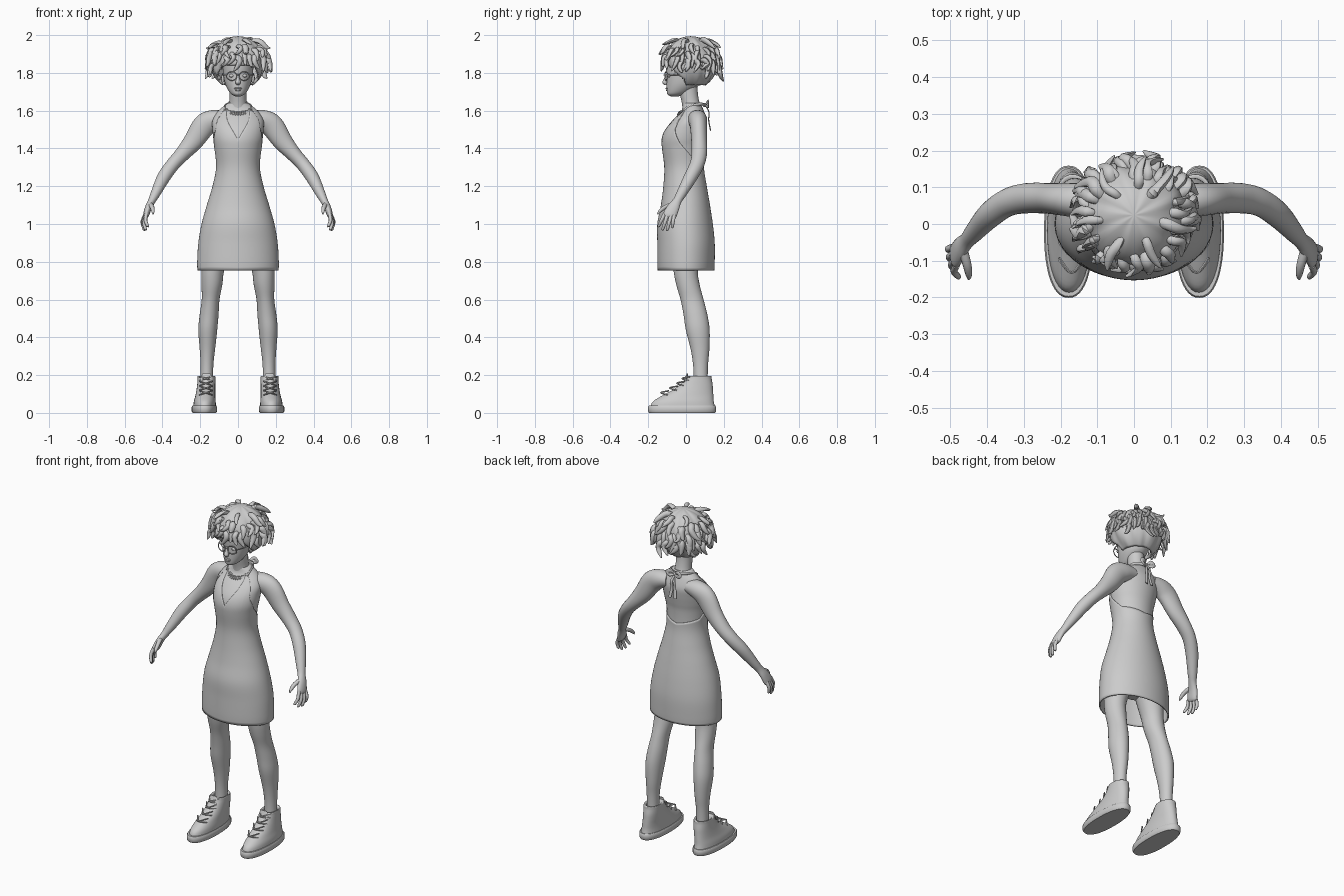
import bpy, bmesh, math, random
from mathutils import Vector

random.seed(4)
grey = bpy.data.materials.new("plain_grey")
grey.diffuse_color = (0.6, 0.6, 0.6, 1)


def smooth(pts, k):
    """Catmull-Rom subdivision of rows of numbers."""
    if k < 2:
        return [tuple(p) for p in pts]
    out, n = [], len(pts)
    for i in range(n - 1):
        a, b, c, d = pts[max(i - 1, 0)], pts[i], pts[i + 1], pts[min(i + 2, n - 1)]
        for j in range(k):
            t = j / k
            out.append(tuple(.5 * (2 * q + (r - p) * t + (2 * p - 5 * q + 4 * r - s) * t * t
                       + (3 * q - p - 3 * r + s) * t ** 3) for p, q, r, s in zip(a, b, c, d)))
    return out + [tuple(pts[-1])]


def finish(name, bm, mirror=False, angle=45):
    bmesh.ops.recalc_face_normals(bm, faces=bm.faces)
    me = bpy.data.meshes.new(name)
    bm.to_mesh(me)
    bm.free()
    me.materials.append(grey)
    ob = bpy.data.objects.new(name, me)
    bpy.context.collection.objects.link(ob)
    if mirror:
        ob.modifiers.new("mirror", 'MIRROR').use_mirror_merge = False
    bpy.ops.object.select_all(action='DESELECT')
    bpy.context.view_layer.objects.active = ob
    ob.select_set(True)
    bpy.ops.object.shade_smooth_by_angle(angle=math.radians(angle))
    return ob


def loft(name, paths, n=20, ref=None, k=4, power=2, mirror=False, closed=False):
    """Skin rows of (x, y, z, a, b): level rings, or rings across the path if ref is set."""
    bm = bmesh.new()
    for path in paths:
        rows = smooth(path, k)
        m, rings = len(rows), []
        for i, (x, y, z, a, b) in enumerate(rows):
            u, v = Vector((1, 0, 0)), Vector((0, 1, 0))
            if ref:
                p = rows[(i - 1) % m if closed else max(i - 1, 0)]
                q = rows[(i + 1) % m if closed else min(i + 1, m - 1)]
                t = (Vector(q[:3]) - Vector(p[:3])).normalized()
                u = Vector(ref)
                u = (u - t * u.dot(t)).normalized()
                v = t.cross(u)
            ring = []
            for j in range(n):
                w = math.tau * j / n
                c, s = math.cos(w), math.sin(w)
                c = math.copysign(abs(c) ** (2 / power), c)
                s = math.copysign(abs(s) ** (2 / power), s)
                ring.append(bm.verts.new(Vector((x, y, z)) + u * a * c + v * b * s))
            rings.append(ring)
        for i in range(m if closed else m - 1):
            r0, r1 = rings[i], rings[(i + 1) % m]
            for j in range(n):
                bm.faces.new((r0[j], r0[(j + 1) % n], r1[(j + 1) % n], r1[j]))
        if not closed:
            bm.faces.new(rings[0])
            bm.faces.new(rings[-1])
    return finish(name, bm, mirror)


def ball(name, loc, size, mirror=False):
    bm = bmesh.new()
    bmesh.ops.create_uvsphere(bm, u_segments=16, v_segments=10, radius=1)
    for v in bm.verts:
        v.co = Vector(loc) + Vector(c * s for c, s in zip(v.co, size))
    return finish(name, bm, mirror, 60)


# dress: each column runs from the hem up to a halter neckline and open back
rows = [(.755, 0, .215, .150), (.80, 0, .216, .152), (.9, 0, .210, .152), (1.0, -.005, .193, .147),
        (1.1, -.003, .165, .130), (1.2, -.005, .135, .115), (1.3, -.01, .116, .105),
        (1.4, -.015, .125, .112), (1.45, -.012, .135, .117), (1.5, 0, .140, .113),
        (1.55, .02, .140, .095), (1.6, .035, .108, .062), (1.64, .03, .055, .048)]
dense = smooth(rows, 8)


def lerp_table(table, x):
    for p, q in zip(table, table[1:]):
        if x <= q[0]:
            t = max(0, (x - p[0]) / (q[0] - p[0]))
            return [a + (b - a) * t for a, b in zip(p[1:], q[1:])]
    return list(table[-1][1:])


neckline = [(0, 1.445), (20, 1.53), (36, 1.612), (44, 1.61), (58, 1.5), (80, 1.43), (112, 1.36), (180, 1.33)]
bm = bmesh.new()
N, M = 120, 44
cols = []
for i in range(N):
    deg = 360 * i / N
    top = lerp_table(neckline, min(deg, 360 - deg))[0]
    w, col = math.radians(deg), []
    for j in range(M + 1):
        z = .755 + (top - .755) * j / M
        cy, rx, ry = lerp_table(dense, z)
        col.append(bm.verts.new((rx * math.sin(w), cy - ry * math.cos(w), z)))
    cols.append(col)
for i in range(N):
    for j in range(M):
        c, d = cols[i], cols[(i + 1) % N]
        bm.faces.new((c[j], d[j], d[j + 1], c[j + 1]))
dress = finish("dress", bm)
sol = dress.modifiers.new("cloth", 'SOLIDIFY')
sol.thickness, sol.offset = .007, -1

# body under the dress
loft("torso", [[(0, 0, .86, .08, .06), (0, 0, .92, .15, .10)] +
               [(0, cy, z, rx * .965, ry * .955) for z, cy, rx, ry in rows[3:]]], n=40)
loft("neck", [[(0, .04, 1.55, .075, .06), (0, .035, 1.6, .056, .053), (0, .025, 1.64, .046, .047),
               (0, .015, 1.69, .044, .048), (0, .01, 1.74, .045, .05)]], n=28)
loft("leg", [[(.085, 0, 1.0, .07, .08), (.105, 0, .9, .078, .083), (.132, -.002, .76, .06, .065),
              (.138, .01, .68, .055, .062), (.145, .032, .6, .047, .061), (.153, .05, .52, .05, .063),
              (.16, .062, .44, .05, .063), (.162, .074, .34, .041, .05), (.164, .077, .26, .034, .04),
              (.165, .078, .18, .033, .037), (.165, .078, .1, .035, .04)]], n=28, mirror=True)

# arms and hands
loft("arm", [[(.07, .055, 1.56, .05, .04), (.13, .062, 1.55, .05, .054), (.18, .066, 1.52, .045, .061),
              (.235, .07, 1.44, .042, .052), (.295, .07, 1.37, .041, .040), (.345, .058, 1.315, .038, .036),
              (.392, .025, 1.25, .035, .035), (.435, -.022, 1.165, .027, .026), (.455, -.045, 1.125, .023, .02),
              (.473, -.065, 1.09, .031, .018), (.486, -.085, 1.05, .036, .016), (.49, -.09, 1.035, .026, .01)]],
     n=24, ref=(0, 1, 0), mirror=True)
fingers = []
for base, tip in (((.484, -.113, 1.055), (.478, -.146, .985)), ((.488, -.098, 1.05), (.490, -.125, .967)),
                  ((.491, -.08, 1.045), (.498, -.1, .965)), ((.492, -.063, 1.048), (.502, -.073, .98))):
    a, b = Vector(base), Vector(tip)
    mid = a.lerp(b, .5) + Vector((.009, 0, 0))
    fingers.append([(*a, .01, .01), (*mid, .0095, .0095), (*a.lerp(b, .93), .0075, .0075), (*b, .003, .003)])
fingers.append([(.466, -.07, 1.105, .013, .012), (.455, -.11, 1.09, .012, .011),
                (.45, -.138, 1.068, .009, .009), (.45, -.15, 1.052, .003, .003)])
loft("fingers", fingers, n=10, ref=(1, 0, 0), mirror=True)

# high-top shoes
loft("shoe_sole", [[(.178, -.021, 0, .062, .174), (.178, -.021, .008, .067, .18), (.178, -.021, .032, .067, .18),
                    (.178, -.021, .038, .063, .176)]], n=48, k=1, power=2.3, mirror=True)
loft("shoe_upper", [[(.177, -.018, .03, .06, .171), (.176, -.014, .06, .058, .161), (.173, .008, .09, .053, .137),
                     (.17, .035, .12, .05, .108), (.168, .054, .15, .048, .087), (.167, .065, .18, .047, .071),
                     (.167, .068, .195, .046, .066), (.167, .07, .192, .037, .05), (.167, .07, .17, .034, .04)]],
     n=40, power=2.15, mirror=True)
loft("shoe_tongue", [[(.168, -.02, .14, .026, .01), (.167, .0, .18, .029, .008), (.167, .008, .208, .022, .004)]],
     n=14, mirror=True)
laces = []
for i in range(4):
    z, y = .095 + .025 * i, (-.125, -.078, -.041, -.013)[i]
    for s in (-1, 1):
        laces.append([(.17 - .034 * s, y + .028, z, .004, .004), (.17, y - .008, z + .012, .004, .004),
                      (.17 + .034 * s, y + .034, z + .022, .004, .004)])
loft("shoe_laces", laces, n=6, ref=(0, 0, 1), mirror=True)

# head and face
loft("head", [[(0, -.06, 1.676, .014, .022), (0, -.052, 1.686, .034, .046), (0, -.036, 1.705, .05, .066),
               (0, -.014, 1.74, .067, .089), (0, -.003, 1.785, .077, .1), (0, .005, 1.84, .082, .112),
               (0, .015, 1.9, .08, .108), (0, .02, 1.95, .06, .08)]], n=36)
loft("nose", [[(0, -.098, 1.795, .007, .008), (0, -.106, 1.77, .009, .011), (0, -.112, 1.75, .014, .014),
               (0, -.106, 1.737, .009, .01)]], n=14)
ball("upper_lip", (0, -.101, 1.718, ), (.021, .008, .005))
ball("lower_lip", (0, -.099, 1.709), (.017, .008, .006))
ball("eye", (.033, -.089, 1.785), (.016, .01, .009), True)
ball("ear", (.08, .008, 1.77), (.009, .02, .031), True)

# glasses
lens = [(.034 + .027 * math.cos(w), -.112 + .012 * (math.cos(w) + 1) / 2, 1.783 + .023 * math.sin(w), .0028, .0028)
        for w in (math.tau * i / 24 for i in range(24))]
loft("glasses_rim", [lens], n=6, ref=(0, 1, 0), k=1, mirror=True, closed=True)
loft("glasses_bridge", [[(-.008, -.113, 1.788, .003, .003), (0, -.117, 1.79, .003, .003),
                         (.008, -.113, 1.788, .003, .003)]], n=6, ref=(0, 0, 1))
loft("glasses_temple", [[(.06, -.1, 1.788, .003, .003), (.078, -.06, 1.79, .003, .003),
                         (.085, .01, 1.79, .003, .003)]], n=6, ref=(0, 0, 1), mirror=True)

# halter ties, bow at the nape, and necklace
loft("halter_strap", [[(.066, -.012, 1.6, .009, .005), (.07, .02, 1.622, .008, .005),
                       (.05, .075, 1.635, .008, .005), (0, .096, 1.63, .008, .006)]], n=10, ref=(0, 0, 1), mirror=True)
ball("bow_knot", (0, .1, 1.63), (.013, .011, .012))
loft("bow", [[(.004, .102, 1.63, .004, .006), (.024, .116, 1.648, .004, .011), (.042, .118, 1.638, .004, .012),
              (.03, .118, 1.622, .004, .009), (.004, .105, 1.626, .004, .005)],
             [(.003, .105, 1.625, .003, .006), (.012, .122, 1.59, .003, .008), (.01, .12, 1.55, .003, .009),
              (.018, .13, 1.495, .003, .009)]], n=8, ref=(0, 1, 0), mirror=True)
ring, charms = [], []
for i in range(32):
    w = math.tau * i / 32
    x, y, z = .064 * math.sin(w), .026 - .06 * math.cos(w), 1.614 - .02 * math.cos(w)
    ring.append((x, y, z, .0045, .0045))
    if min(i, 32 - i) <= 5:
        charms.append([(x, y - .003, z, .003, .003), (x * 1.03, y - .009, z - .012, .006, .004),
                       (x * 1.04, y - .011, z - .021, .0015, .0015)])
loft("necklace", [ring], n=6, ref=(0, 0, 1), k=1, closed=True)
loft("necklace_charms", charms, n=6, k=2)

# hair: lumpy cap with an opening for the face
C, R = Vector((0, .024, 1.852)), Vector((.142, .14, .142))


def on_cap(az, el, s=1):
    d = Vector((math.sin(az) * math.cos(el), -math.cos(az) * math.cos(el), math.sin(el)))
    return C + Vector(a * b for a, b in zip(d, R)) * s


bm = bmesh.new()
bmesh.ops.create_uvsphere(bm, u_segments=64, v_segments=36, radius=1)
for v in bm.verts:
    d = v.co.copy()
    az = math.atan2(d.x, -d.y)
    lump = 1 + .025 * math.sin(9 * az + 4 * d.z) * math.sqrt(max(0, 1 - d.z ** 2)) + .012 * math.sin(17 * az)* (1 - d.z ** 2)
    v.co = C + Vector(a * b for a, b in zip(d, R)) * lump
hole = [f for f in bm.faces if (c := f.calc_center_median()).z < 1.735
        or (c.y < -.005 and c.z < 1.84 and c.z < 1.845 - (c.y + .1) * .9)]
bmesh.ops.delete(bm, geom=hole, context='FACES')
cap = finish("hair_cap", bm, angle=60)
sol = cap.modifiers.new("thickness", 'SOLIDIFY')
sol.thickness, sol.offset = .015, -1

# hair: twisted locks drooping around the cap
locks = []
for count, el0, drop in ((26, 2, .075), (26, 20, .095), (20, 38, .085), (7, 56, .06)):
    for i in range(count):
        az = math.tau * (i + random.uniform(-.3, .3)) / count - math.pi
        el = math.radians(el0 + random.uniform(-6, 6))
        front = abs(az) < .95
        if front and el0 < 10:
            continue
        length = drop * random.uniform(.75, 1.2) * (.75 if front else 1)
        s = random.uniform(.97, 1.1) - (.05 if front else 0)
        tw = random.uniform(-.15, .15)
        r = random.uniform(.011, .017)
        path = []
        for t, out, rad in ((0, .9, .8), (.12, 1.05, 1.1), (.4, 1.1, 1.05), (.75, 1.12, .8), (1, 1.17, .25)):
            e = el * (1 - .75 * t)
            p = on_cap(az + tw * math.sin(4 * t), e, out * s)
            p.z = on_cap(az, el, out).z - length * t + random.uniform(-.004, .004)
            p.z = min(p.z, 1.985)
            path.append((*p, r * rad, r * rad * .8))
        locks.append(path)
loft("hair_locks", locks, n=8, ref=(.31, .22, .1), k=3)
